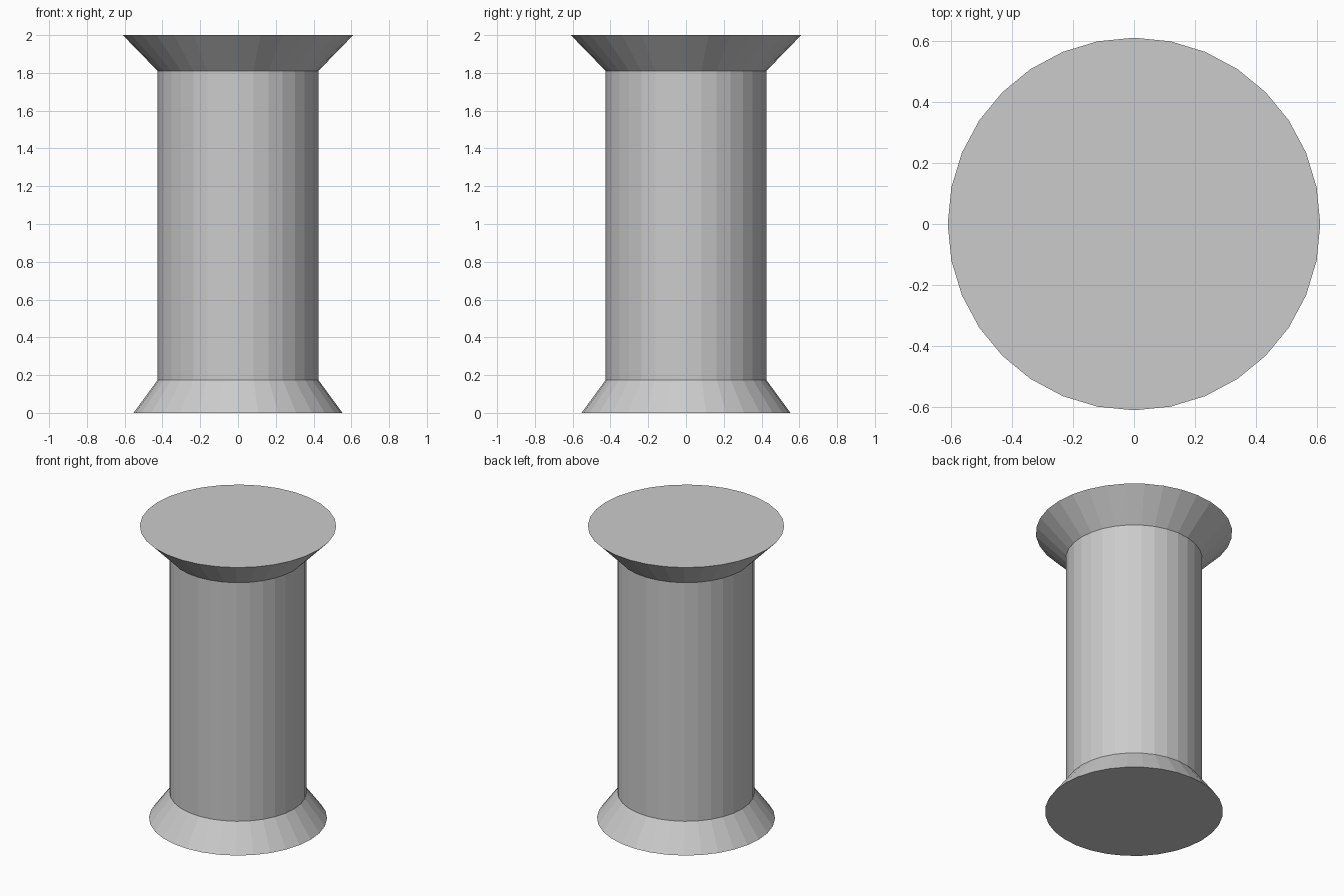
import bpy
import bmesh
from math import cos, sin, tau

cube = bpy.data.objects.get("Cube")
if cube:
    bpy.data.objects.remove(cube, do_unlink=True)

SIDES = 32

grey = bpy.data.materials.new("plain grey")
grey.use_nodes = True
colour = (0.6, 0.6, 0.6, 1.0)
grey.diffuse_color = colour
grey.node_tree.nodes["Principled BSDF"].inputs["Base Color"].default_value = colour

# Profile from the foot to the rim: radius, height
profile = [(0.553, 0.0), (0.425, 0.175), (0.425, 1.81), (0.61, 2.0)]

# Turned column: flared foot, straight shaft and flared head
bm = bmesh.new()
rings = [
    [bm.verts.new((r * cos(tau * i / SIDES), r * sin(tau * i / SIDES), z))
     for i in range(SIDES)]
    for r, z in profile
]
for low, high in zip(rings, rings[1:]):
    for i in range(SIDES):
        j = (i + 1) % SIDES
        bm.faces.new((low[i], low[j], high[j], high[i]))

# Flat end caps
bm.faces.new(rings[0][::-1])
bm.faces.new(rings[-1])

mesh = bpy.data.meshes.new("flared_column")
bm.to_mesh(mesh)
bm.free()
mesh.materials.append(grey)
column = bpy.data.objects.new("flared_column", mesh)
bpy.context.collection.objects.link(column)
